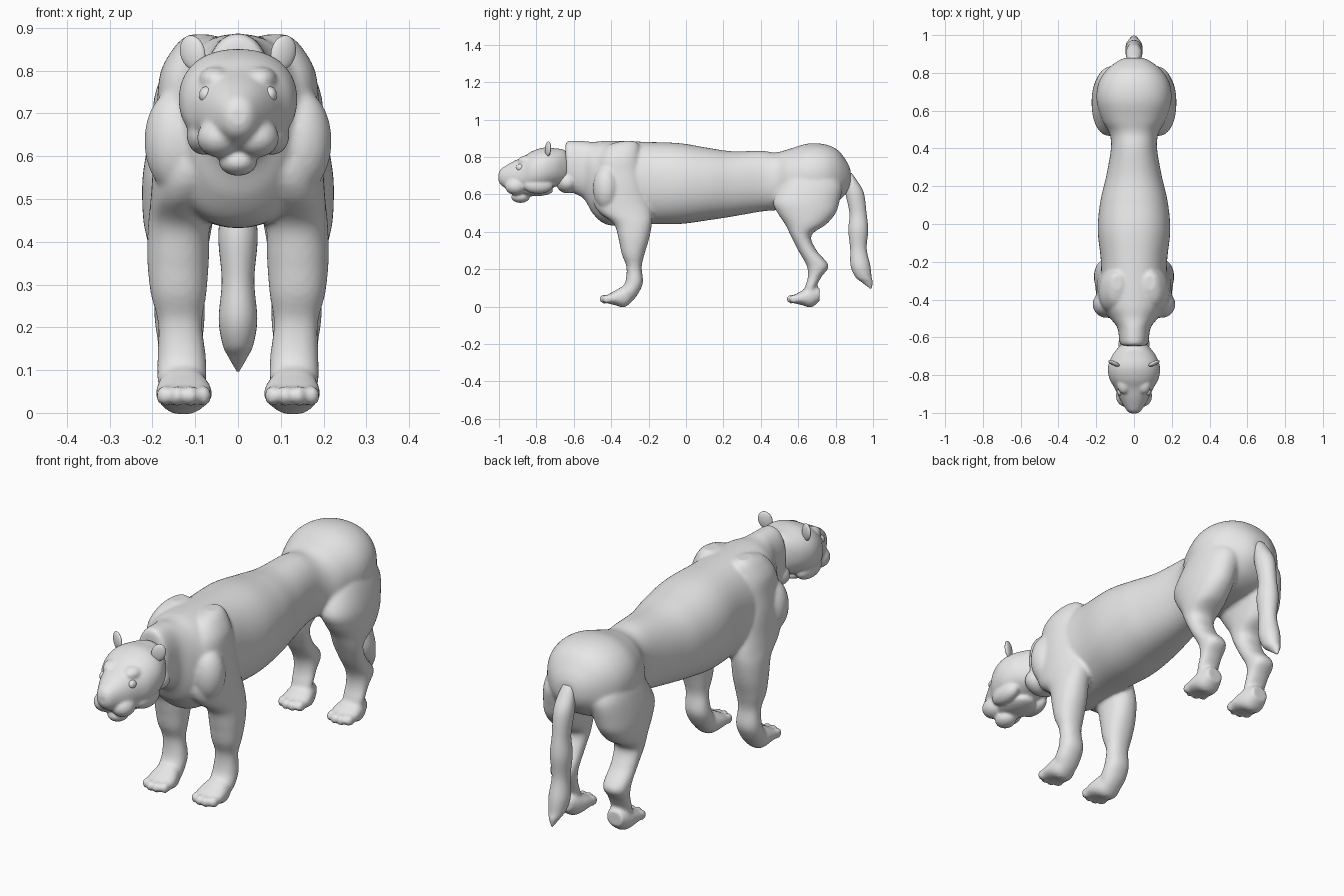
import bpy, bmesh, math
from mathutils import Matrix, Vector

fur = bpy.data.materials.new("plain_grey")
fur.diffuse_color = (0.8, 0.8, 0.8, 1)


def smooth_keys(keys, sub=6):
    """Catmull-Rom interpolation of cross-section extents."""
    out = []
    for i in range(len(keys) - 1):
        p = [keys[max(i - 1, 0)], keys[i], keys[i + 1], keys[min(i + 2, len(keys) - 1)]]
        for k in range(sub):
            t = k / sub
            out.append([0.5 * (2 * b + (c - a) * t + (2 * a - 5 * b + 4 * c - d) * t * t
                               + (3 * b - a - 3 * c + d) * t ** 3) for a, b, c, d in zip(*p)])
    return out + [list(keys[-1])]


def loft(bm, axis, keys, side=1, power=2.2, n=72):
    """Skin sections (position, low, high, x low, x high) along y or z."""
    rings = []
    for t, u0, u1, x0, x1 in smooth_keys(keys):
        ring = []
        for k in range(n):
            a = 2 * math.pi * k / n
            c, s = math.cos(a), math.sin(a)
            x = (x0 + x1) / 2 + (x1 - x0) / 2 * math.copysign(abs(c) ** (2 / power), c)
            u = (u0 + u1) / 2 + (u1 - u0) / 2 * math.copysign(abs(s) ** (2 / power), s)
            ring.append(bm.verts.new((side * x, t, u) if axis == 'y' else (side * x, u, t)))
        rings.append(ring)
    for r0, r1 in zip(rings, rings[1:]):
        for k in range(n):
            bm.faces.new((r0[k], r0[(k + 1) % n], r1[(k + 1) % n], r1[k]))
    bm.faces.new(rings[0])
    bm.faces.new(rings[-1])


def sym(keys):
    """Half-width sections to full symmetric ones."""
    return [(t, a, b, -w, w) for t, a, b, w in keys]


def ball(bm, center, radii, turn=0.0, lean=0.0):
    m = (Matrix.Translation(Vector(center)) @ Matrix.Rotation(turn, 4, 'Z')
         @ Matrix.Rotation(lean, 4, 'Y') @ Matrix.Diagonal((*radii, 1)))
    bmesh.ops.create_uvsphere(bm, u_segments=32, v_segments=18, radius=1, matrix=m)


def finish(name, bm, voxel=None, relax=5):
    bmesh.ops.recalc_face_normals(bm, faces=bm.faces)
    for f in bm.faces:
        f.smooth = True
    me = bpy.data.meshes.new(name)
    bm.to_mesh(me)
    bm.free()
    me.materials.append(fur)
    ob = bpy.data.objects.new(name, me)
    bpy.context.collection.objects.link(ob)
    if voxel:
        r = ob.modifiers.new("fuse", 'REMESH')
        r.mode, r.voxel_size, r.use_smooth_shade = 'VOXEL', voxel, True
        s = ob.modifiers.new("relax", 'SMOOTH')
        s.factor, s.iterations = 0.5, relax
    return ob


# torso, from neck to rump
body = bmesh.new()
loft(body, 'y', sym([
    (-.645, .66, .86, .055), (-.63, .62, .885, .075), (-.55, .58, .885, .088),
    (-.50, .50, .88, .125), (-.44, .445, .885, .165), (-.36, .432, .885, .175),
    (-.2, .44, .88, .175), (-.03, .442, .873, .192), (.12, .462, .848, .178),
    (.25, .482, .83, .148), (.4, .508, .833, .122), (.48, .515, .824, .13),
    (.55, .52, .842, .168), (.65, .52, .871, .198), (.74, .53, .868, .19),
    (.81, .56, .838, .15), (.86, .61, .775, .09), (.88, .65, .73, .045)]))
ball(body, (0, -.635, .665), (.085, .06, .06))   # throat

front_leg = [
    (.884, -.35, -.27, .06, .115), (.86, -.42, -.25, .03, .145), (.8, -.465, -.24, .01, .18),
    (.72, -.485, -.225, 0, .19), (.65, -.49, -.21, 0, .197), (.56, -.495, -.19, .02, .2),
    (.50, -.46, -.18, .05, .204), (.44, -.385, -.183, .066, .21), (.36, -.36, -.198, .068, .212),
    (.28, -.343, -.222, .074, .204), (.21, -.318, -.237, .084, .187), (.13, -.325, -.23, .075, .188),
    (.07, -.36, -.255, .075, .187), (.03, -.36, -.285, .085, .17)]
hind_leg = [
    (.76, .62, .78, .0, .16), (.7, .54, .81, .01, .19), (.64, .50, .835, .02, .208),
    (.56, .466, .82, .035, .222), (.5, .49, .80, .05, .224), (.44, .53, .75, .06, .22),
    (.38, .56, .67, .07, .207), (.3, .60, .698, .078, .197), (.22, .645, .762, .078, .195),
    (.16, .652, .725, .083, .187), (.1, .635, .695, .083, .184), (.04, .62, .69, .09, .17)]
paw = [
    (-.445, .03, .045, .09, .16), (-.42, .018, .063, .065, .187), (-.38, .008, .085, .06, .192),
    (-.33, -.004, .11, .072, .186), (-.285, .03, .1, .09, .17)]

# legs with paws and toes
for side in (1, -1):
    for leg, dy in ((front_leg, 0), (hind_leg, 1.0)):
        loft(body, 'z', leg, side)
        loft(body, 'y', [(y + dy, *rest) for y, *rest in paw], side, n=40)
        for x, y in ((.081, -.422), (.111, -.436), (.142, -.436), (.172, -.422)):
            ball(body, (side * x, y + dy, .04), (.019, .027, .024))
    # shoulder point, jutting forward and outward
    ball(body, (side * .145, -.425, .635), (.074, .072, .12))
finish("body_and_legs", body, .0085, 5)

# head: skull, muzzle pads, chin, brows
head = bmesh.new()
loft(head, 'y', sym([
    (-.622, .69, .80, .05), (-.65, .655, .837, .08), (-.7, .64, .846, .118),
    (-.76, .62, .85, .138), (-.82, .612, .832, .13), (-.87, .61, .802, .102),
    (-.92, .61, .778, .078), (-.96, .63, .755, .056), (-.99, .65, .735, .036),
    (-1.002, .672, .712, .02)]), n=48)
ball(head, (0, -.885, .587), (.045, .05, .033))
ball(head, (0, -.81, .62), (.075, .10, .03))
for side in (1, -1):
    ball(head, (side * .044, -.91, .643), (.052, .058, .046))
    ball(head, (side * .052, -.84, .778), (.04, .06, .032))
    ball(head, (side * .08, -.79, .648), (.04, .08, .045))
finish("head", head, .006, 8)

# nose tip
nose = bmesh.new()
ball(nose, (0, -.978, .685), (.025, .02, .02))
finish("nose", nose)

# ears and eyes
for side, label in ((1, "left"), (-1, "right")):
    ear = bmesh.new()
    ball(ear, (side * .106, -.738, .842), (.031, .012, .041), side * .42, side * .3)
    finish(label + "_ear", ear)
    eye = bmesh.new()
    ball(eye, (side * .074, -.886, .743), (.017, .022, .02))
    finish(label + "_eye", eye)

# hanging tail with a pointed tip
tail = bmesh.new()
loft(tail, 'z', sym([
    (.715, .858, .885, .022), (.68, .852, .91, .035), (.61, .852, .95, .044),
    (.5, .874, .965, .039), (.41, .868, .974, .046), (.31, .878, .966, .038),
    (.22, .88, .985, .045), (.16, .905, .992, .036), (.13, .94, .998, .022),
    (.097, .983, .992, .003)]), power=2, n=32)
finish("tail", tail)
